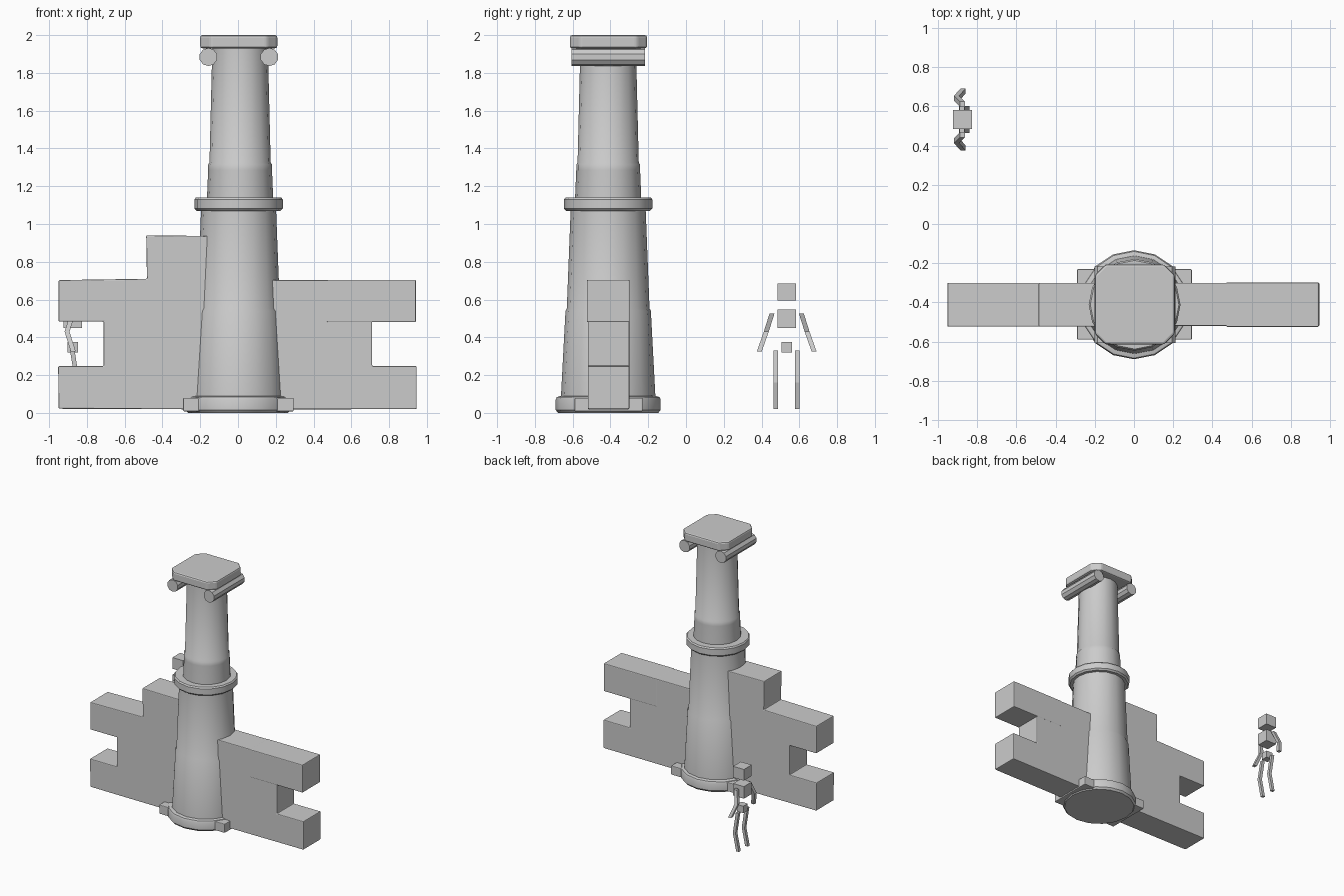
import bpy, bmesh, math
from mathutils import Vector

cube = bpy.data.objects.get("Cube")
if cube:
    bpy.data.objects.remove(cube, do_unlink=True)

stone = bpy.data.materials.new("plain_grey")
stone.use_nodes = True
GREY = (0.6, 0.6, 0.6, 1)
stone.diffuse_color = GREY
stone.node_tree.nodes["Principled BSDF"].inputs["Base Color"].default_value = GREY

CY = -0.412  # depth of the tower axis


def finish(name, bm, bevel=0.0, smooth=False):
    bmesh.ops.recalc_face_normals(bm, faces=bm.faces[:])
    mesh = bpy.data.meshes.new(name)
    bm.to_mesh(mesh)
    bm.free()
    mesh.materials.append(stone)
    ob = bpy.data.objects.new(name, mesh)
    bpy.context.collection.objects.link(ob)
    if bevel:
        mod = ob.modifiers.new("soft_edges", 'BEVEL')
        mod.width = bevel
        mod.segments = 2
    if smooth:
        bpy.ops.object.select_all(action='DESELECT')
        ob.select_set(True)
        bpy.context.view_layer.objects.active = ob
        bpy.ops.object.shade_smooth_by_angle(angle=math.radians(35))
    return ob


def lathe(name, profile, cx, sides=16):
    bm = bmesh.new()
    rings = []
    for r, z in profile:
        angles = [2 * math.pi * i / sides for i in range(sides)]
        rings.append([bm.verts.new((cx + r * math.cos(a), CY + r * math.sin(a), z)) for a in angles])
    for lo, hi in zip(rings, rings[1:]):
        for i in range(sides):
            j = (i + 1) % sides
            bm.faces.new((lo[i], lo[j], hi[j], hi[i]))
    bm.faces.new(rings[0])
    bm.faces.new(rings[-1])
    return finish(name, bm, smooth=True)


def box(name, lo, hi, bevel=0.0, corner=0.0):
    bm = bmesh.new()
    bmesh.ops.create_cube(bm, size=1)
    for v in bm.verts:
        v.co = [(a + b) / 2 + c * (b - a) for a, b, c in zip(lo, hi, v.co)]
    if corner:
        upright = [e for e in bm.edges if abs(e.verts[0].co.z - e.verts[1].co.z) > 0.01]
        bmesh.ops.bevel(bm, geom=upright, offset=corner, segments=1, affect='EDGES')
    return finish(name, bm, bevel)


def wall(name, outline, y0, y1):
    bm = bmesh.new()
    face = bm.faces.new([bm.verts.new((x, y0, z)) for x, z in outline])
    out = bmesh.ops.extrude_face_region(bm, geom=[face])
    moved = [g for g in out["geom"] if isinstance(g, bmesh.types.BMVert)]
    bmesh.ops.translate(bm, verts=moved, vec=(0, y1 - y0, 0))
    return finish(name, bm, 0.006)


def limb(name, joints, half):
    # square tube whose rings stay level, bent at the middle joint
    bm = bmesh.new()
    rings = []
    for p in joints:
        rings.append([bm.verts.new(Vector(p) + Vector((sx * half, sy * half, 0)))
                      for sx, sy in ((-1, -1), (1, -1), (1, 1), (-1, 1))])
    for lo, hi in zip(rings, rings[1:]):
        for i in range(4):
            j = (i + 1) % 4
            bm.faces.new((lo[i], lo[j], hi[j], hi[i]))
    bm.faces.new(rings[0])
    bm.faces.new(rings[-1])
    return finish(name, bm)


# Tower: foot, shafts and collar
lathe("base_ring", [(0.265, 0), (0.278, 0.015), (0.278, 0.07), (0.272, 0.084), (0.25, 0.09)], 0.0)
lathe("lower_shaft", [(0.252, 0.05), (0.226, 0.54), (0.219, 0.553), (0.198, 1.09)], 0.003)
lathe("collar", [(0.222, 1.07), (0.234, 1.082), (0.234, 1.13), (0.226, 1.14)], 0.003)
lathe("upper_shaft", [(0.176, 1.12), (0.169, 1.285), (0.169, 1.315), (0.162, 1.325), (0.147, 1.94)], 0.011)
box("base_plate", (-0.29, -0.59, 0.008), (0.295, -0.23, 0.08), 0.005)

# Top cap on two round bars
box("top_cap", (-0.2, -0.615, 1.93), (0.208, -0.206, 2.0), 0.012, 0.055)
for side, x in (("right", -0.157), ("left", 0.166)):
    bm = bmesh.new()
    bmesh.ops.create_cone(bm, cap_ends=True, segments=10, radius1=0.048, radius2=0.048, depth=0.39)
    for v in bm.verts:
        v.co = (x + v.co.x, CY + v.co.z, 1.884 + v.co.y)
    finish("cap_bar_" + side, bm, smooth=True)

# Stepped walls on both sides
wall("right_wall", [(0, 0.018), (-0.95, 0.022), (-0.952, 0.248), (-0.712, 0.248), (-0.712, 0.483),
                    (-0.95, 0.483), (-0.95, 0.703), (-0.482, 0.71), (-0.486, 0.94), (0, 0.935)],
     -0.524, -0.3)
wall("left_wall", [(0, 0.018), (0.946, 0.02), (0.946, 0.248), (0.71, 0.248), (0.71, 0.49),
                   (0.48, 0.49), (0.48, 0.703), (0, 0.703)], -0.52, -0.3)
box("left_wall_block", (0.47, -0.525, 0.48), (0.942, -0.298, 0.704), 0.006)

# Small standing scale figure
FX, FY = -0.875, 0.533
box("figure_head", (FX - 0.048, FY - 0.049, 0.595), (FX + 0.048, FY + 0.049, 0.685))
box("figure_torso", (FX - 0.048, FY - 0.049, 0.45), (FX + 0.048, FY + 0.049, 0.547))
box("figure_pelvis", (FX - 0.028, FY - 0.028, 0.32), (FX + 0.028, FY + 0.028, 0.376))
for side, s in (("right", 1), ("left", -1)):
    limb("figure_arm_" + side, [(FX, FY + s * 0.078, 0.525), (FX - 0.03, FY + s * 0.108, 0.43),
                                (FX + 0.003, FY + s * 0.145, 0.325)], 0.013)
    limb("figure_leg_" + side, [(FX - 0.002, FY + s * 0.057, 0.33), (FX + 0.025, FY + s * 0.057, 0.16),
                                (FX - 0.005, FY + s * 0.057, 0.02)], 0.012)
